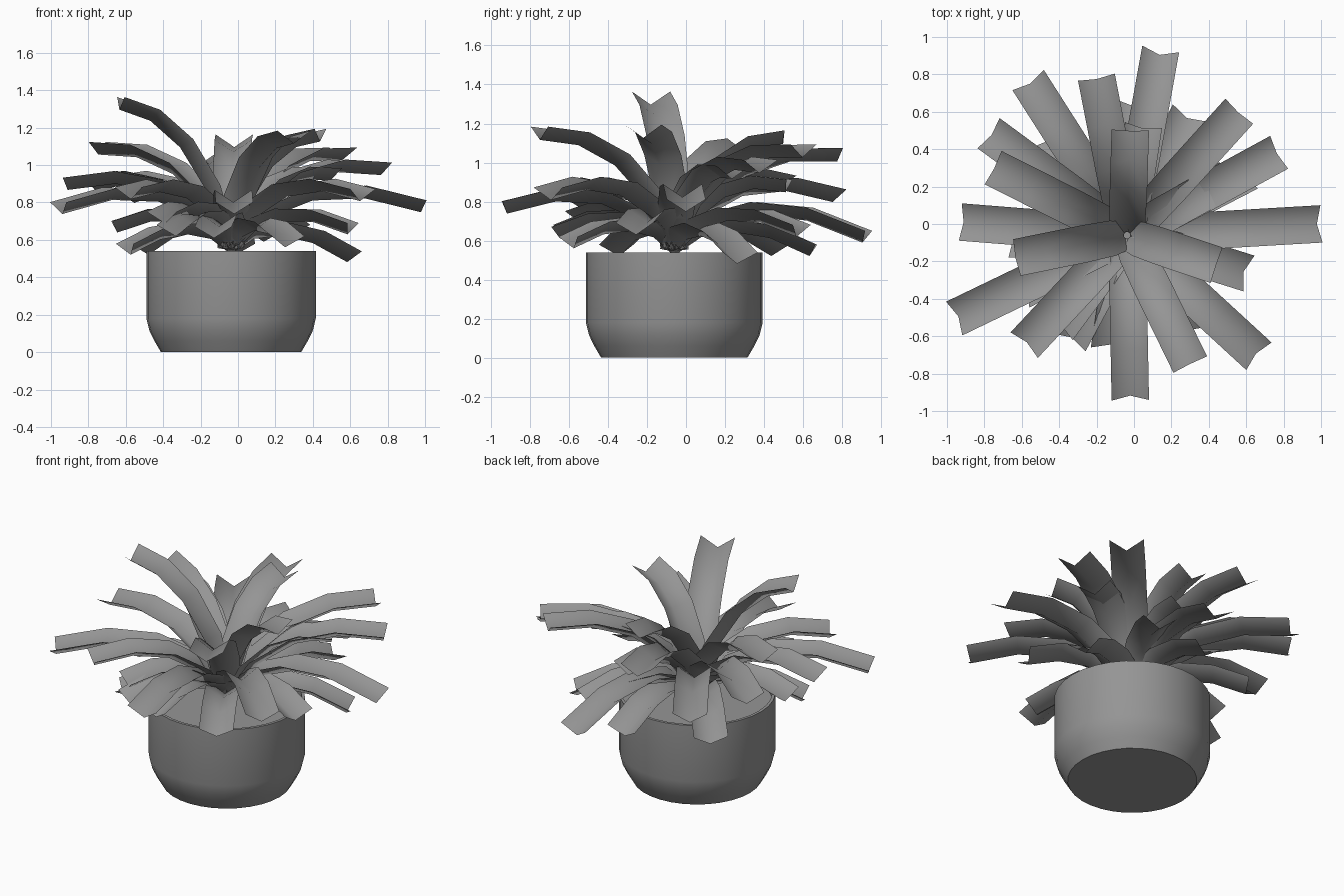
import bpy
import bmesh
import math
from mathutils import Vector

cube = bpy.data.objects.get("Cube")
if cube:
    bpy.data.objects.remove(cube, do_unlink=True)

# Single matte grey shared by every part
grey = bpy.data.materials.new("plain_grey")
grey.use_nodes = True
colour = (0.3, 0.3, 0.3, 1)
grey.diffuse_color = colour
grey.node_tree.nodes["Principled BSDF"].inputs["Base Color"].default_value = colour

CENTRE = Vector((-0.037, -0.06, 0))


def finish(bm, name, angle):
    """Turn a bmesh into a smooth shaded object with the shared material."""
    mesh = bpy.data.meshes.new(name)
    bm.to_mesh(mesh)
    bm.free()
    mesh.materials.append(grey)
    obj = bpy.data.objects.new(name, mesh)
    bpy.context.collection.objects.link(obj)
    bpy.ops.object.select_all(action="DESELECT")
    obj.select_set(True)
    bpy.context.view_layer.objects.active = obj
    bpy.ops.object.shade_smooth_by_angle(angle=math.radians(angle))
    return obj


def lathe(name, profile, steps=32):
    """Spin a radius/height profile around the plant axis."""
    bm = bmesh.new()
    verts = [bm.verts.new(CENTRE + Vector((r, 0, z))) for r, z in profile]
    edges = [bm.edges.new(pair) for pair in zip(verts, verts[1:])]
    bmesh.ops.spin(bm, geom=verts + edges, cent=CENTRE, axis=(0, 0, 1),
                   angle=math.tau, steps=steps, use_merge=True)
    bmesh.ops.remove_doubles(bm, verts=bm.verts, dist=0.0005)
    bmesh.ops.recalc_face_normals(bm, faces=bm.faces)
    return finish(bm, name, 35)


def leaf(name, tip, width=0.2, segments=4):
    """Arching strip with a shallow V cross-section, ending at the tip point."""
    tip = Vector(tip)
    out = tip - CENTRE
    out.z = 0
    reach = out.length
    out.normalize()
    side = Vector((-out.y, out.x, 0))
    root = CENTRE + Vector((0, 0, 0.55))
    # Rise steeply from the root, then arch over; lower leaves arch more
    crest = tip.z + 0.55 * reach * (1.2 - tip.z)
    rise = root.lerp(tip, 0.18)
    rise.z = root.z + 0.68 * (crest - root.z)
    arch = root.lerp(tip, 0.6)
    arch.z = crest * 0.67 + tip.z * 0.33
    bm = bmesh.new()
    rows = []
    for i in range(segments + 1):
        t = i / segments
        near = root.lerp(rise, t).lerp(rise.lerp(arch, t), t)
        far = rise.lerp(arch, t).lerp(arch.lerp(tip, t), t)
        point = near.lerp(far, t)
        normal = (far - near).cross(side).normalized()
        half = width / 2 * min(1, 0.7 + t)
        fold = normal * half * 0.34
        rows.append([bm.verts.new(p) for p in (point - side * half + fold,
                                               point - fold,
                                               point + side * half + fold)])
    for a, b in zip(rows, rows[1:]):
        for k in range(2):
            bm.faces.new((a[k], b[k], b[k + 1], a[k + 1]))
    return finish(bm, name, 100)


# Pot with a thin rim and the soil surface inside
lathe("pot", [(0, 0), (0.375, 0), (0.41, 0.06), (0.437, 0.115), (0.453, 0.18),
              (0.453, 0.54), (0.435, 0.54), (0.435, 0.48)])
lathe("soil", [(0.435, 0.49), (0, 0.49)])

# Leaf tips, grouped by tier
tiers = {
    "upright_leaf": [(-.63, -.18, 1.33), (-.02, .5, 1.13), (.44, -.22, 1.16),
                     (.3, -.75, 1.15), (.56, .6, 1.06), (-.2, .78, 1.04),
                     (-.75, .3, 1.09), (.77, .38, .98)],
    "middle_leaf": [(-.92, .01, .9), (-.77, .48, .9), (.66, -.7, .84),
                    (-.58, -.64, .85), (-.95, -.5, .77), (-.02, -.93, .77),
                    (.99, 0, .78), (-.56, .76, .83), (.14, .92, .62),
                    (.5, .24, .95), (.05, .52, .88), (-.4, -.55, .72)],
    "low_leaf": [(.6, .27, .51), (.6, -.26, .66), (.26, -.59, .59),
                 (-.13, -.66, .64), (-.34, -.62, .65), (-.59, -.35, .55),
                 (-.66, -.08, .67), (-.01, .65, .55), (-.49, .45, .55),
                 (.29, .58, .65)],
}
for tier, tips in tiers.items():
    for number, tip in enumerate(tips):
        leaf(f"{tier}_{number + 1}", tip)
